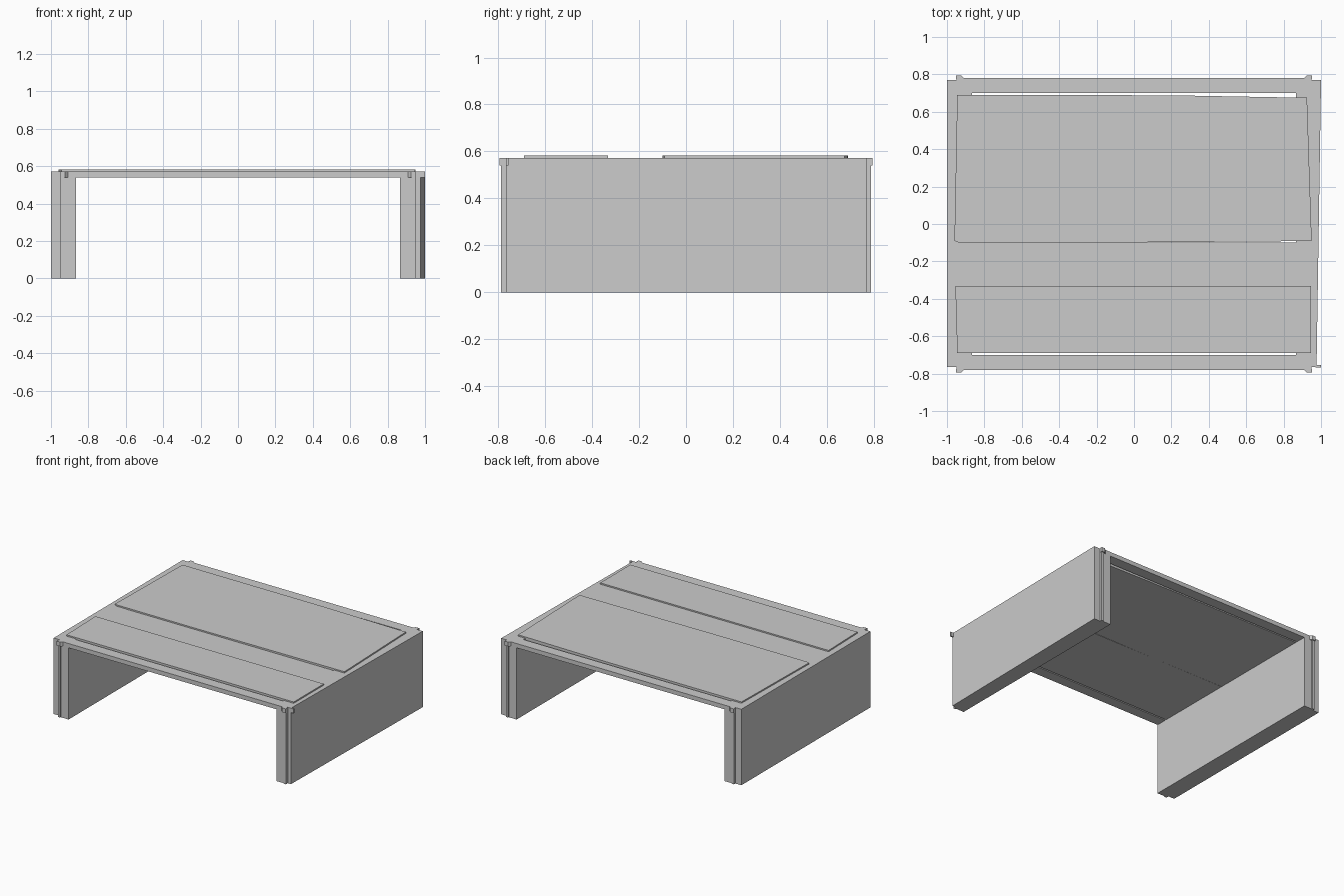
import bpy, bmesh

if "Cube" in bpy.data.objects:
    bpy.data.objects.remove(bpy.data.objects["Cube"])


def prism(name, outline, z0, z1):
    """Extrude a plan outline between two heights."""
    bm = bmesh.new()
    face = bm.faces.new([bm.verts.new((x, y, z0)) for x, y in outline])
    ext = bmesh.ops.extrude_face_region(bm, geom=[face])
    for v in ext["geom"]:
        if isinstance(v, bmesh.types.BMVert):
            v.co.z = z1
    bmesh.ops.recalc_face_normals(bm, faces=bm.faces[:])
    mesh = bpy.data.meshes.new(name)
    bm.to_mesh(mesh)
    bm.free()
    obj = bpy.data.objects.new(name, mesh)
    bpy.context.collection.objects.link(obj)
    return obj


def block(name, x0, x1, y0, y1, z0, z1):
    return prism(name, [(x0, y0), (x1, y0), (x1, y1), (x0, y1)], z0, z1)


TOP, UNDER, RAISED = 0.572, 0.54, 0.582

# Side walls with stepped ends; the right one tapers towards the front
for name, s, front_x in (("left_wall", -1, 1.0), ("right_wall", 1, 0.976)):
    plan = [(0.865, -0.78), (0.93, -0.78), (0.93, -0.787), (0.95, -0.787),
            (0.95, -0.765), (front_x, -0.765), (1.0, 0.77), (0.95, 0.77),
            (0.95, 0.787), (0.93, 0.787), (0.93, 0.78), (0.865, 0.78)]
    prism(name, [(s * x, y) for x, y in plan], 0, TOP)

# Small caps at the four corners
for sx, side in ((-1, "left"), (1, "right")):
    for sy, end in ((-1, "front"), (1, "back")):
        cap = [(0.905, 0.775), (0.953, 0.775), (0.953, 0.795), (0.925, 0.795)]
        prism(f"{end}_{side}_cap", [(sx * x, sy * y) for x, y in cap], UNDER, TOP)

# Tab on the front right corner
block("corner_tab", 0.97, 1.0, -0.766, -0.755, UNDER, TOP)

# Cross beams and middle plank of the top
block("front_beam", -0.865, 0.865, -0.78, -0.70, UNDER, TOP)
block("back_beam", -0.865, 0.865, 0.70, 0.78, UNDER, TOP)
block("middle_plank", -0.865, 0.865, -0.332, -0.10, UNDER, TOP)

# Raised, slightly irregular top boards
prism("front_board", [(-0.945, -0.69), (0.947, -0.69), (0.947, -0.332),
                      (0.4, -0.332), (-0.4, -0.337), (-0.955, -0.332)][:3]
      + [(-0.955, -0.332)], UNDER, RAISED)
prism("back_board", [(-0.96, -0.09), (-0.94, -0.098), (-0.25, -0.10), (0.95, -0.091),
                     (0.925, 0.676), (0.8, 0.677), (0.2, 0.688), (-0.945, 0.69)],
      UNDER, RAISED)
